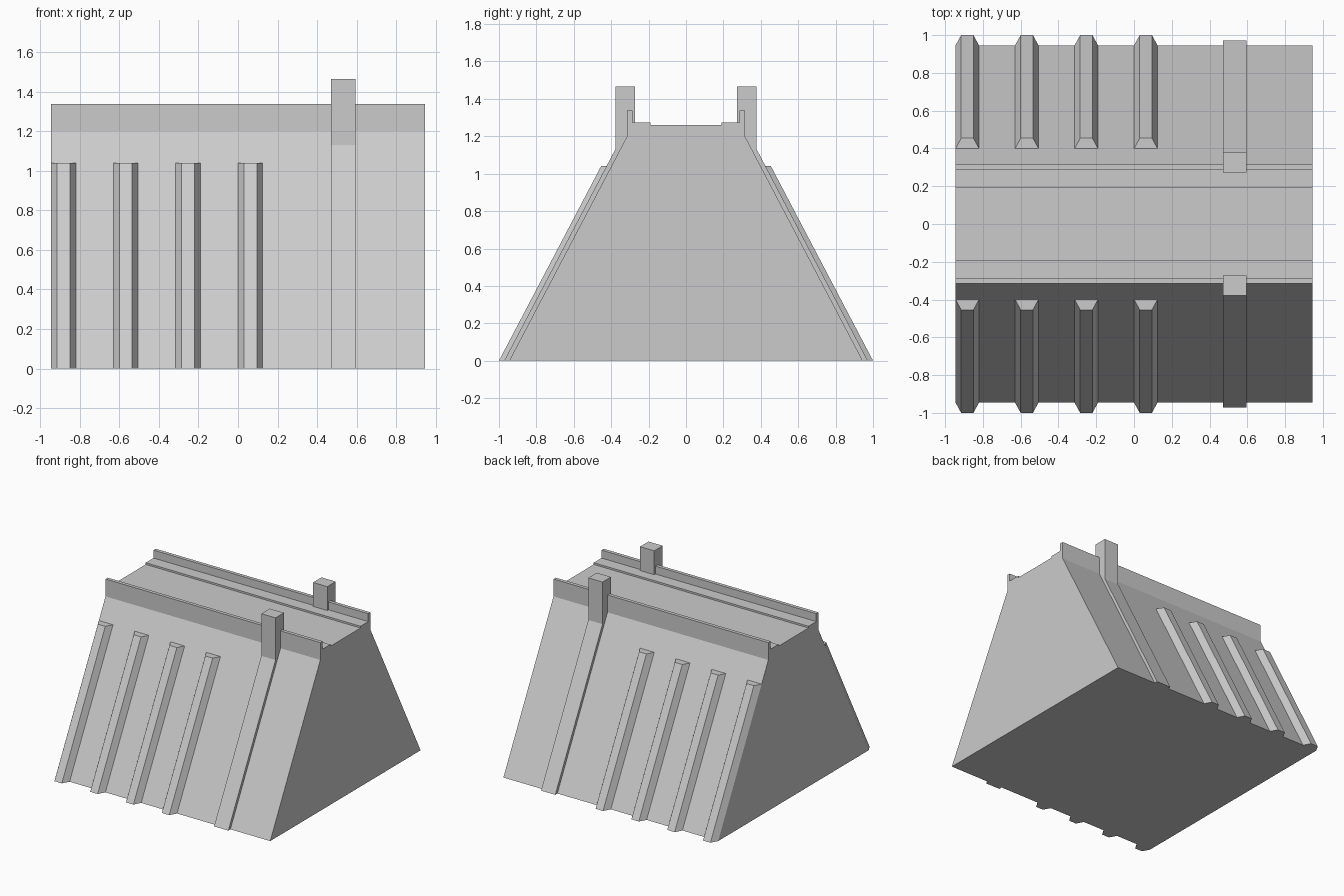
import bpy

if "Cube" in bpy.data.objects:
    bpy.data.objects.remove(bpy.data.objects["Cube"])

W = 0.945      # half length of the wall and half depth of its foot


def loft(name, loop_a, loop_b):
    """Closed solid between two matching point loops."""
    n = len(loop_a)
    faces = [tuple(range(n)), tuple(range(2 * n - 1, n - 1, -1))]
    faces += [(i, i + n, (i + 1) % n + n, (i + 1) % n) for i in range(n)]
    mesh = bpy.data.meshes.new(name)
    mesh.from_pydata(loop_a + loop_b, [], faces)
    obj = bpy.data.objects.new(name, mesh)
    bpy.context.collection.objects.link(obj)
    # consistent outward normals
    import bmesh
    bm = bmesh.new()
    bm.from_mesh(mesh)
    bmesh.ops.recalc_face_normals(bm, faces=bm.faces)
    bm.to_mesh(mesh)
    bm.free()
    return obj


def extrude_x(name, profile, x0, x1):
    return loft(name, [(x0, y, z) for y, z in profile],
                [(x1, y, z) for y, z in profile])


# wall body: sloped sides, parapets and stepped walkway
half = [(W, 0), (0.315, 1.2), (0.315, 1.338), (0.287, 1.338),
        (0.287, 1.275), (0.19, 1.275), (0.19, 1.261)]
profile = half + [(-y, z) for y, z in reversed(half)]
extrude_x("wall_body", profile, -W, W)

for side, s in (("front", -1), ("back", 1)):
    # post with its sloped pilaster strip
    post = [(0.972, 0), (0.378, 1.13), (0.378, 1.465), (0.272, 1.465),
            (0.272, 1.27), (0.30, 1.2), (0.92, 0)]
    extrude_x(side + "_post", [(s * y, z) for y, z in post], 0.47, 0.595)

    # four tapered ribs following the slope
    for i in range(4):
        x = -W + 0.315 * i
        section = [(0, -0.02), (0, 0), (0.03, 0.055), (0.095, 0.055),
                   (0.125, 0), (0.125, -0.02)]
        bottom = [(x + dx, s * (W + dy), 0) for dx, dy in section]
        top = [(x + dx, s * (0.399 + dy), 1.04) for dx, dy in section]
        loft(f"{side}_rib_{i + 1}", bottom, top)
